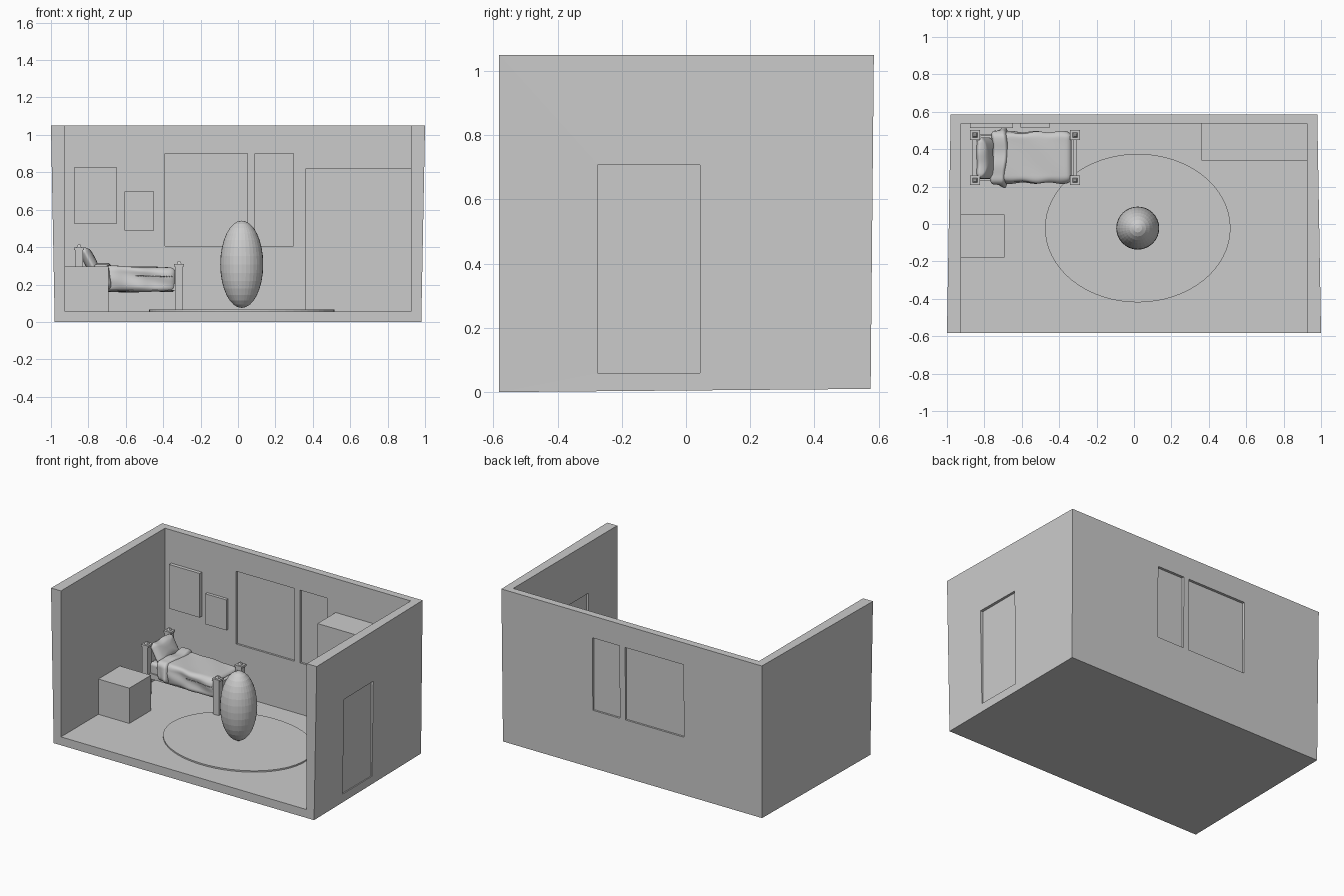
import bpy, bmesh
from math import sin, cos, pi
from mathutils import Vector, Matrix

if "Cube" in bpy.data.objects:
    bpy.data.objects.remove(bpy.data.objects["Cube"])


def add_object(name, bm):
    mesh = bpy.data.meshes.new(name)
    bmesh.ops.recalc_face_normals(bm, faces=bm.faces)
    bm.to_mesh(mesh)
    bm.free()
    ob = bpy.data.objects.new(name, mesh)
    bpy.context.collection.objects.link(ob)
    return ob


def cube_into(bm, lo, hi):
    lo, hi = Vector(lo), Vector(hi)
    m = Matrix.Translation((lo + hi) / 2) @ Matrix.Diagonal((*(hi - lo), 1))
    return bmesh.ops.create_cube(bm, size=1, matrix=m)["verts"]


def box(name, lo, hi):
    bm = bmesh.new()
    cube_into(bm, lo, hi)
    return add_object(name, bm)


def cut(ob, lo, hi):
    cutter = box("cutter", lo, hi)
    cutter.hide_render = True
    mod = ob.modifiers.new("cut", "BOOLEAN")
    mod.operation, mod.solver, mod.object = "DIFFERENCE", "EXACT", cutter
    bpy.context.view_layer.objects.active = ob
    bpy.ops.object.modifier_apply(modifier=mod.name)
    bpy.data.objects.remove(cutter)


def smooth(ob):
    for p in ob.data.polygons:
        p.use_smooth = True


def soft_box(name, lo, hi, r, warp):
    """Rounded cloth-like box, each point moved by warp."""
    lo, hi = Vector(lo), Vector(hi)
    bm = bmesh.new()
    cube_into(bm, lo, hi)
    bmesh.ops.subdivide_edges(bm, edges=bm.edges[:], cuts=27, use_grid_fill=True)
    for v in bm.verts:
        core = Vector([min(max(v.co[i], lo[i] + r[i]), hi[i] - r[i]) for i in range(3)])
        d = Vector([(v.co[i] - core[i]) / r[i] for i in range(3)])
        if d.length > 1e-6:
            d.normalize()
        v.co = warp(core + Vector([d[i] * r[i] for i in range(3)]))
    ob = add_object(name, bm)
    smooth(ob)
    return ob


# Room shell: slightly tapered block, hollowed from the front and top
bm = bmesh.new()
for v in cube_into(bm, (-1, -1, -1), (1, 1, 1)):
    x, y, z = v.co
    front, top = y < 0, z > 0
    half = (1.0 if top else 0.98) if front else (0.98 if top else 0.975)
    v.co = (x * half,
            -0.582 if front else (0.585 if top else 0.575),
            1.05 if top else (0.0 if front else 0.01))
room = add_object("room_shell", bm)
cut(room, (-0.925, -0.7, 0.057), (0.925, 0.536, 1.3))

# Windows and door: openings with recessed panels
for name, x0, x1 in (("wide", -0.39, 0.05), ("narrow", 0.092, 0.296)):
    cut(room, (x0, 0.5, 0.405), (x1, 0.7, 0.9))
    box(name + "_window_pane", (x0, 0.549, 0.405), (x1, 0.566, 0.9))
cut(room, (0.9, -0.275, 0.06), (1.1, 0.044, 0.708))
box("door_panel", (0.94, -0.275, 0.06), (0.972, 0.044, 0.708))

# Simple furniture
box("wardrobe", (0.36, 0.34, 0.057), (0.925, 0.536, 0.82))
box("side_cabinet", (-0.925, -0.18, 0.057), (-0.692, 0.052, 0.297))
box("large_picture", (-0.877, 0.512, 0.525), (-0.647, 0.536, 0.825))
box("small_picture", (-0.606, 0.515, 0.49), (-0.449, 0.536, 0.697))

# Oval rug
bm = bmesh.new()
bmesh.ops.create_cone(bm, cap_ends=True, segments=64, radius1=1, radius2=1, depth=1,
                      matrix=Matrix.Translation((0.02, -0.022, 0.061))
                      @ Matrix.Diagonal((0.496, 0.397, 0.011, 1)))
add_object("oval_rug", bm)

# Standing ellipsoid
bm = bmesh.new()
bmesh.ops.create_uvsphere(bm, u_segments=32, v_segments=16, radius=1,
                          matrix=Matrix.Translation((0.02, -0.022, 0.308))
                          @ Matrix.Diagonal((0.115, 0.115, 0.233, 1)))
add_object("ellipsoid_figure", bm)

# Bed posts with cap and finial
for end, px, top in (("head", -0.85, 0.385), ("foot", -0.315, 0.295)):
    for side, py in (("front", 0.234), ("back", 0.476)):
        bm = bmesh.new()
        for h, z0, z1 in ((0.021, 0.057, top), (0.026, top, top + 0.014)):
            cube_into(bm, (px - h, py - h, z0), (px + h, py + h, z1))
        bmesh.ops.create_cone(bm, cap_ends=True, segments=4, radius1=0.018, radius2=0.008, depth=0.016,
                              matrix=Matrix.Translation((px, py, top + 0.022))
                              @ Matrix.Rotation(pi / 4, 4, "Z"))
        add_object(f"bed_post_{end}_{side}", bm)

# Bed boards and rails
box("headboard", (-0.863, 0.234, 0.15), (-0.84, 0.476, 0.37))
box("footboard", (-0.327, 0.234, 0.165), (-0.305, 0.476, 0.275))
for side, py in (("front", 0.24), ("back", 0.47)):
    box("bed_rail_" + side, (-0.85, py - 0.008, 0.168), (-0.315, py + 0.008, 0.205))


# Bedding
def blanket_warp(p):
    s = (p.y - 0.355) / 0.135
    t = (p.x + 0.7) / 0.36
    side = abs(s) ** 3
    p.z += 0.004 * sin(22 * p.x + 14 * p.y) * (1 - side) - 0.012 * t * (p.z > 0.25)
    p.y += (1 if s > 0 else -1) * side * (0.004 * sin(60 * p.z + 18 * p.x) + 0.004 * sin(45 * p.x))
    return p


def fold_warp(p):
    s = (p.y - 0.35) / 0.14
    drop = max(0.0, 0.3 - p.z) / 0.12
    p.y += (1 if s > 0 else -1) * min(1, abs(s)) ** 2 * drop * 0.014 * (1 + sin(70 * p.x))
    p.x += 0.008 * sin(20 * p.y) + 0.015 * drop
    p.z += 0.003 * sin(45 * p.y)
    return p


def pillow_warp(p):
    c = Vector((-0.797, 0.352, 0.335))
    d = p - c
    pinch = 1 - 0.55 * max(abs(d.y) / 0.11, abs(d.z) / 0.068) ** 3
    d.x *= max(0.3, pinch)
    d.z += 0.003 * sin(50 * d.y)
    return c + Matrix.Rotation(-0.5, 3, "Y") @ d


soft_box("mattress", (-0.838, 0.24, 0.165), (-0.34, 0.472, 0.275), (0.02, 0.02, 0.02), lambda p: p)
soft_box("blanket", (-0.72, 0.222, 0.162), (-0.333, 0.49, 0.3), (0.025, 0.03, 0.03), blanket_warp)
soft_box("folded_blanket_edge", (-0.765, 0.212, 0.178), (-0.68, 0.498, 0.312),
         (0.02, 0.035, 0.035), fold_warp)
soft_box("pillow", (-0.83, 0.242, 0.267), (-0.764, 0.462, 0.403), (0.03, 0.03, 0.03), pillow_warp)
